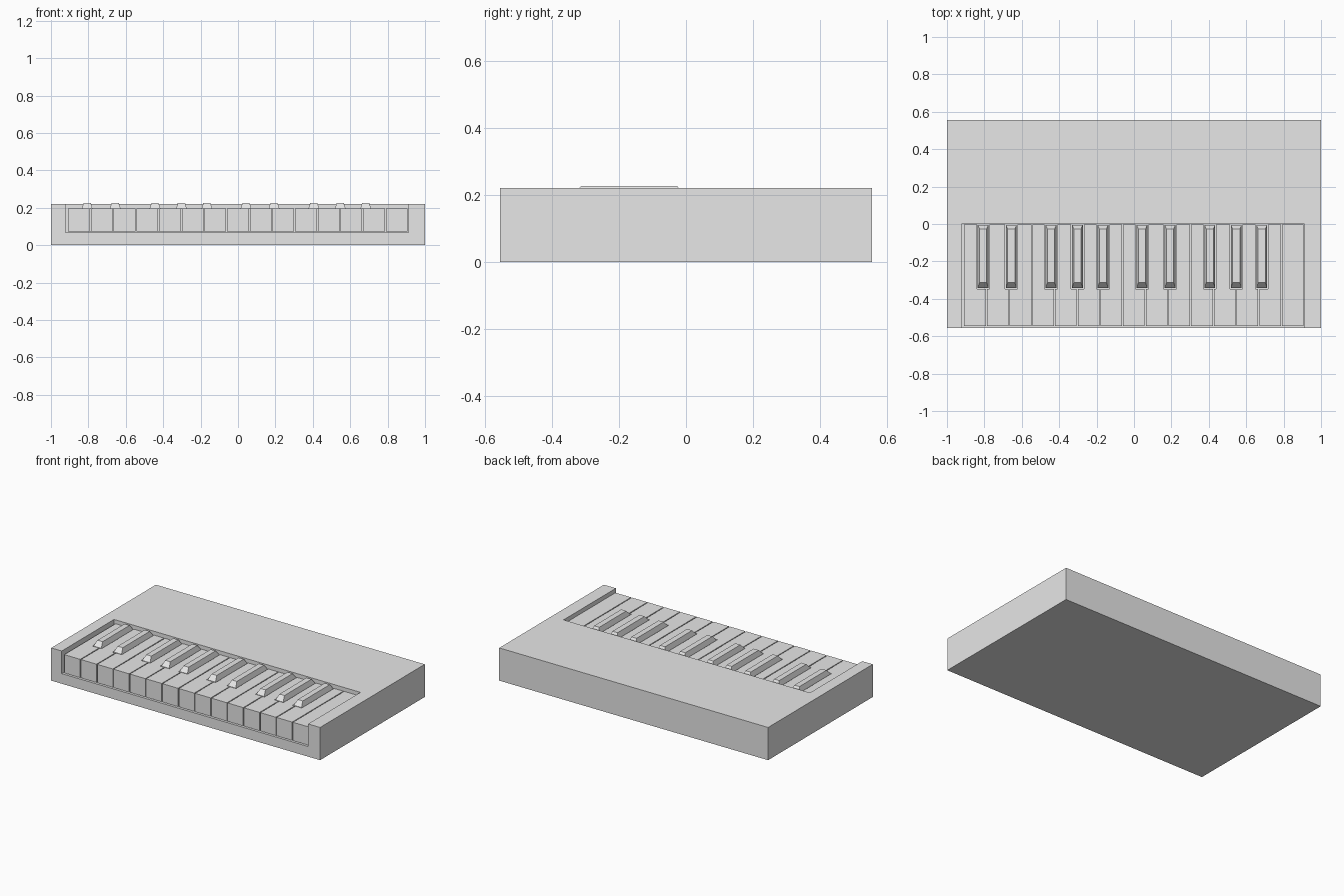
import bpy, bmesh

cube = bpy.data.objects.get("Cube")
if cube:
    bpy.data.objects.remove(cube, do_unlink=True)

grey = bpy.data.materials.new("light_grey")
grey.use_nodes = True
grey.diffuse_color = (0.8, 0.8, 0.8, 1)
grey.node_tree.nodes["Principled BSDF"].inputs["Base Color"].default_value = (0.8, 0.8, 0.8, 1)


def finish(name, bm):
    bmesh.ops.recalc_face_normals(bm, faces=bm.faces)
    mesh = bpy.data.meshes.new(name)
    bm.to_mesh(mesh)
    bm.free()
    mesh.materials.append(grey)
    obj = bpy.data.objects.new(name, mesh)
    bpy.context.collection.objects.link(obj)
    return obj


def prism(name, outline, z0, z1):
    """Extrude a flat outline straight up."""
    bm = bmesh.new()
    base = bm.faces.new([bm.verts.new((x, y, z0)) for x, y in outline])
    top = bmesh.ops.extrude_face_region(bm, geom=[base], use_keep_orig=True)
    verts = [v for v in top["geom"] if isinstance(v, bmesh.types.BMVert)]
    bmesh.ops.translate(bm, verts=verts, vec=(0, 0, z1 - z0))
    return finish(name, bm)


def rect(x0, x1, y0, y1):
    return [(x0, y0), (x1, y0), (x1, y1), (x0, y1)]


# Case with the keybed cut out of its front
BACK, FLOOR, DEPTH = -0.002, 0.068, 0.556
case = prism("case", rect(-1, 1, -DEPTH, DEPTH), 0, 0.22)
cutter = prism("keybed_cutter", rect(-0.922, 0.911, -0.7, 0), FLOOR, 0.4)
cutter.hide_render = True
mod = case.modifiers.new("keybed", 'BOOLEAN')
mod.operation = 'DIFFERENCE'
mod.solver = 'EXACT'
mod.object = cutter
bpy.context.view_layer.objects.active = case
bpy.ops.object.modifier_apply(modifier=mod.name)
bpy.data.objects.remove(cutter, do_unlink=True)

# Sharp keys sit over these seams, shifted slightly to either side
START, PITCH, GAP = -0.910, 0.1213, 0.003
shifts = {1: -0.018, 2: 0.011, 4: -0.019, 5: 0.001, 6: 0.016}
sharps = {}
for octave in (0, 7):
    for seam, shift in shifts.items():
        sharps[seam + octave] = START + PITCH * (seam + octave) + shift

# Natural keys, notched around the sharps
NOTCH_Y, NOTCH = -0.347, 0.034
for i in range(15):
    x0 = START + PITCH * i + GAP * (i > 0)
    x1 = START + PITCH * (i + 1) - GAP
    outline = [(x0, -0.546), (x1, -0.546)]
    if i + 1 in sharps:
        xr = sharps[i + 1] - NOTCH
        outline += [(x1, NOTCH_Y), (xr, NOTCH_Y), (xr, BACK)]
    else:
        outline += [(x1, BACK)]
    if i in sharps:
        xl = sharps[i] + NOTCH
        outline += [(xl, BACK), (xl, NOTCH_Y), (x0, NOTCH_Y)]
    else:
        outline += [(x0, BACK)]
    prism(f"natural_key_{i + 1}", outline, FLOOR + 0.004, 0.195)

# Sharp keys: straight lower block with a tapered top
for n, cx in enumerate(sharps.values()):
    bm = bmesh.new()
    rings = []
    for half, front, back, z in ((0.029, -0.342, -0.005, FLOOR + 0.004),
                                 (0.029, -0.342, -0.005, 0.195),
                                 (0.019, -0.314, -0.026, 0.226)):
        rings.append([bm.verts.new((x, y, z))
                      for x, y in rect(cx - half, cx + half, front, back)])
    for low, high in zip(rings, rings[1:]):
        for a in range(4):
            b = (a + 1) % 4
            bm.faces.new((low[a], low[b], high[b], high[a]))
    bm.faces.new(rings[0])
    bm.faces.new(rings[-1])
    finish(f"sharp_key_{n + 1}", bm)
